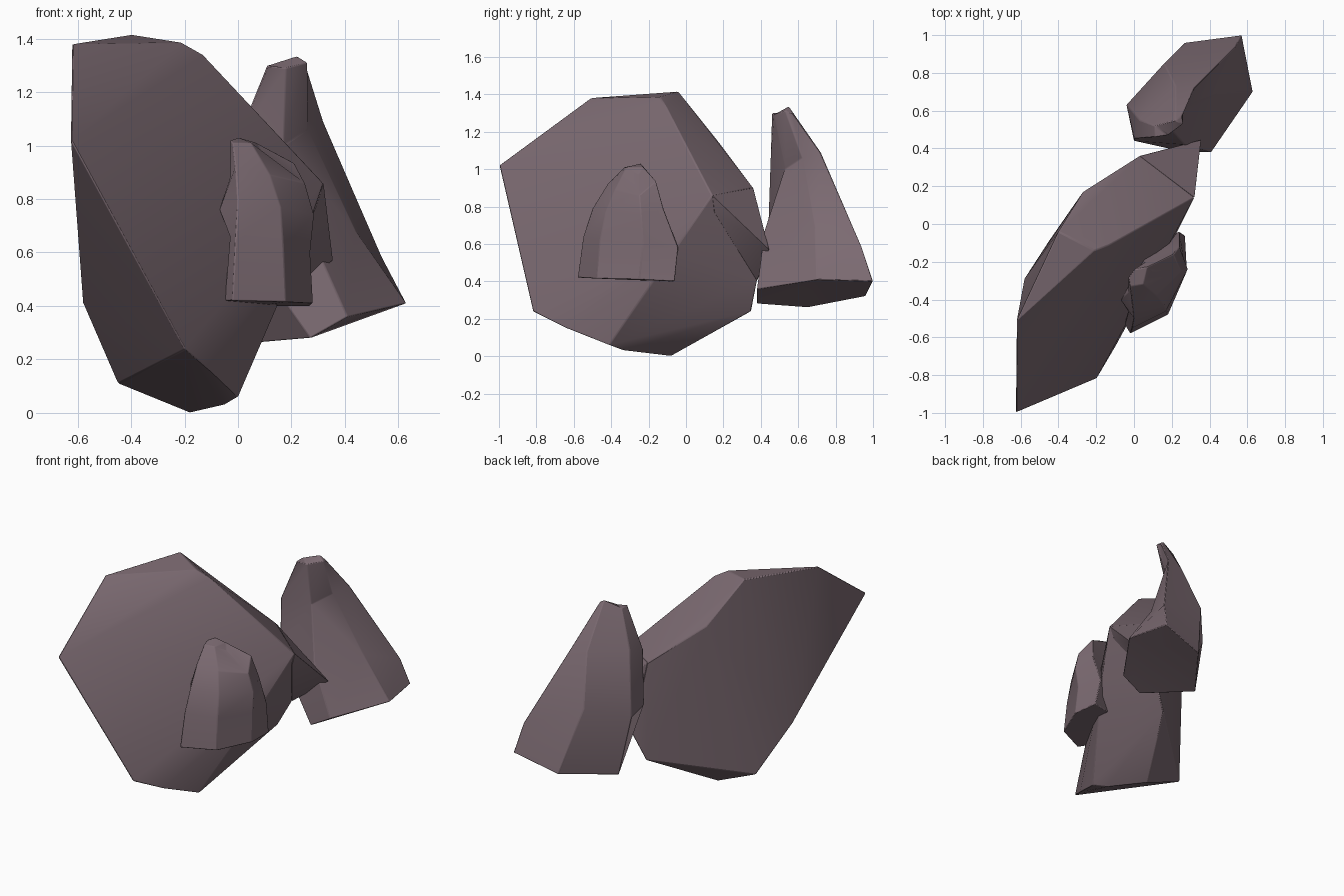
import bpy
import bmesh
import math

# Remove the default cube
cube = bpy.data.objects.get("Cube")
if cube:
    bpy.data.objects.remove(cube, do_unlink=True)

# Single stone colour
stone = bpy.data.materials.new("mauve grey stone")
stone.use_nodes = True
colour = (0.2, 0.145, 0.167, 1.0)
stone.diffuse_color = colour
shader = stone.node_tree.nodes["Principled BSDF"]
shader.inputs["Base Color"].default_value = colour
shader.inputs["Roughness"].default_value = 0.9


def scaled(point):
    """Points are written in hundredths of a unit."""
    return [c / 100 for c in point]


def finish(bm, name, worn_edge):
    """Turn a bmesh into a stone with softly worn edges."""
    bmesh.ops.recalc_face_normals(bm, faces=bm.faces)
    mesh = bpy.data.meshes.new(name)
    bm.to_mesh(mesh)
    bm.free()
    mesh.materials.append(stone)
    obj = bpy.data.objects.new(name, mesh)
    bpy.context.collection.objects.link(obj)
    bevel = obj.modifiers.new("worn edges", "BEVEL")
    bevel.width = worn_edge
    bevel.segments = 2
    bevel.limit_method = "ANGLE"
    bevel.angle_limit = math.radians(25)
    for other in bpy.context.selected_objects:
        other.select_set(False)
    obj.select_set(True)
    bpy.context.view_layer.objects.active = obj
    bpy.ops.object.shade_smooth_by_angle(angle=math.radians(28))
    return obj


def hull_rock(name, corners, worn_edge):
    """Chiselled boulder: the convex hull of its corners."""
    bm = bmesh.new()
    for corner in corners:
        bm.verts.new(scaled(corner))
    hull = bmesh.ops.convex_hull(bm, input=bm.verts)
    spare = {v for v in hull["geom_interior"] + hull["geom_unused"]
             if isinstance(v, bmesh.types.BMVert)}
    bmesh.ops.delete(bm, geom=list(spare), context="VERTS")
    bmesh.ops.dissolve_limit(bm, angle_limit=math.radians(3),
                             verts=bm.verts, edges=bm.edges)
    return finish(bm, name, worn_edge)


def ring_rock(name, rings, worn_edge):
    """Upright shard: matching rings of corners joined from base to tip."""
    bm = bmesh.new()
    loops = [[bm.verts.new(scaled(p)) for p in ring] for ring in rings]
    for low, high in zip(loops, loops[1:]):
        for i in range(len(low)):
            j = (i + 1) % len(low)
            bm.faces.new((low[i], low[j], high[j], high[i]))
    caps = [bm.faces.new(loops[0][::-1]), bm.faces.new(loops[-1])]
    bmesh.ops.triangulate(bm, faces=caps)
    return finish(bm, name, worn_edge)


# Large leaning boulder
hull_rock("large_boulder", [
    # crown
    (-62.5, -100, 102), (-62, -51, 138), (-40, -4, 141.5),
    (-21, -14, 138.5), (-13, -11, 134),
    # right side
    (32, 14, 86), (22, -6, 57), (13, 38, 40),
    # underside
    (-20, -82, 24), (-10, -65, 15.5), (0, -41, 6), (-5, -33, 3),
    (-18, -8, 0), (-45, -9, 11), (5, 35, 24),
    # back
    (-58, -29, 41), (-27, 17, 115), (3, 36, 90),
], 0.006)

# Sharp spur along the boulder's right edge
hull_rock("boulder_spur", [
    (32, 14, 86), (35.5, 44.5, 57), (3, 36, 90), (13, 38, 40), (29, 15, 77),
], 0.003)

# Tall pointed shard behind the boulder, hollowed on its right side
ring_rock("rear_shard", [
    [(41, 38, 36), (63, 70, 41), (57, 100, 40),
     (27, 96, 32), (4, 65, 26), (27, 38, 28)],
    [(27, 42, 67), (44, 69, 68), (54, 94, 58),
     (16, 85, 74), (-4, 63, 66), (0, 44, 66)],
    [(17, 53, 100), (26, 62, 106), (32, 72, 109),
     (22, 73, 106), (3, 55, 106), (0, 45, 103)],
    [(18, 47, 129), (26, 53, 131), (25, 57, 130),
     (22, 55, 133.5), (11, 52, 130), (11, 46, 130)],
], 0.005)

# Small shard set into the front of the boulder
ring_rock("front_shard", [
    [(-2, -58, 42), (18, -48, 41.5), (28, -25, 41),
     (27, -6, 40), (8, -10, 40), (-5, -53, 42)],
    [(-1, -55, 64), (17, -46, 62), (27, -23, 60),
     (24, -4, 58), (5, -13, 66), (-3, -46, 66)],
    [(0, -50, 79), (16, -43, 77), (28.5, -24, 74),
     (24, -12, 79), (4, -17, 78), (-7, -40, 76)],
    [(-1, -42, 92), (12, -38, 89), (25, -25, 86),
     (21, -16, 93.5), (6, -20, 94), (-3, -36, 88)],
    [(-2, -33, 101), (5, -32, 101), (9, -25, 97),
     (7, -23, 101), (0, -24, 103), (-3, -28, 102)],
], 0.005)
